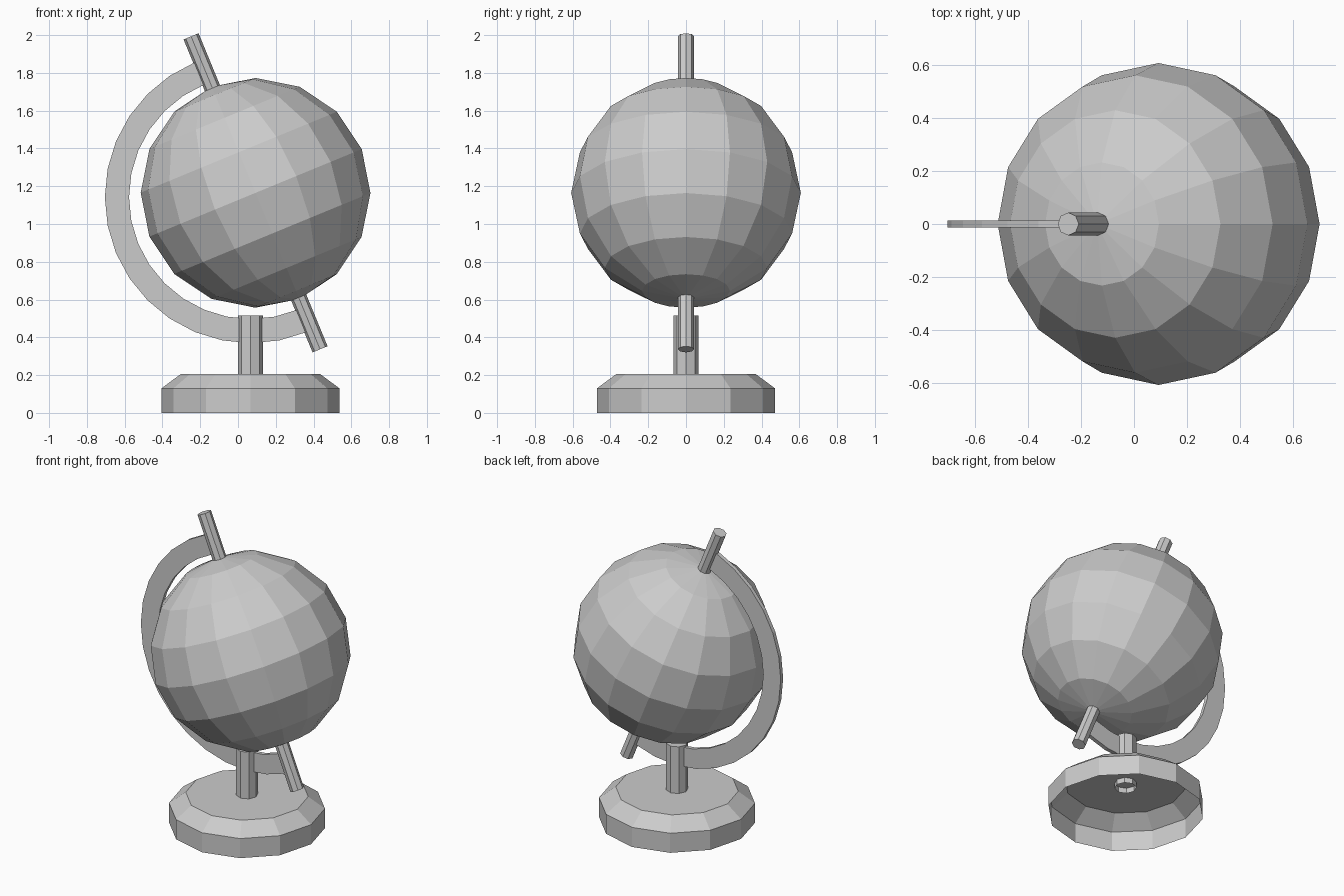
import bpy, bmesh
from math import sin, cos, pi, radians
from mathutils import Matrix

if "Cube" in bpy.data.objects:
    bpy.data.objects.remove(bpy.data.objects["Cube"])

TILT = Matrix.Rotation(radians(-22.4), 4, 'Y')
GLOBE = Matrix.Translation((0.093, 0, 1.165)) @ TILT
STAND_X = 0.066


def finish(name, bm):
    bmesh.ops.recalc_face_normals(bm, faces=bm.faces)
    mesh = bpy.data.meshes.new(name)
    bm.to_mesh(mesh)
    bm.free()
    obj = bpy.data.objects.new(name, mesh)
    bpy.context.collection.objects.link(obj)
    return obj


def lathe(name, profile, sides, x=0.0):
    """Turn (radius, z) points around the vertical; closed top, open underside."""
    bm = bmesh.new()
    rings = [[bm.verts.new((x + r * cos(2 * pi * i / sides), r * sin(2 * pi * i / sides), z))
              for i in range(sides)] for r, z in profile]
    for a, b in zip(rings, rings[1:]):
        for i in range(sides):
            j = (i + 1) % sides
            bm.faces.new((a[i], a[j], b[j], b[i]))
    bm.faces.new(rings[-1])
    mesh_obj = finish(name, bm)
    return mesh_obj


# Twelve-sided chamfered base and eight-sided stem
lathe("base", [(0.471, 0), (0.471, 0.13), (0.37, 0.205)], 12, STAND_X)
lathe("stem", [(0.066, 0.17), (0.066, 0.515)], 8, STAND_X)

# Faceted globe
bm = bmesh.new()
bmesh.ops.create_uvsphere(bm, u_segments=16, v_segments=8, radius=0.608, matrix=GLOBE)
finish("globe", bm)

# Tilted axle through the poles
bm = bmesh.new()
bmesh.ops.create_cone(bm, cap_ends=True, segments=8, radius1=0.043, radius2=0.043,
                      depth=1.792, matrix=GLOBE)
finish("axle", bm)

# Flat half-ring arm carrying the axle
bm = bmesh.new()
cx, cz, steps, half = 0.068, 1.142, 16, 0.013
sections = []
for i in range(steps + 1):
    a = radians(112.5 + 180 * i / steps)
    sections.append([bm.verts.new((cx + r * cos(a), y, cz + r * sin(a)))
                     for r, y in ((0.645, -half), (0.773, -half), (0.773, half), (0.645, half))])
for s, t in zip(sections, sections[1:]):
    for k in range(4):
        m = (k + 1) % 4
        bm.faces.new((s[k], s[m], t[m], t[k]))
bm.faces.new(sections[0])
bm.faces.new(sections[-1])
finish("meridian_arm", bm)
